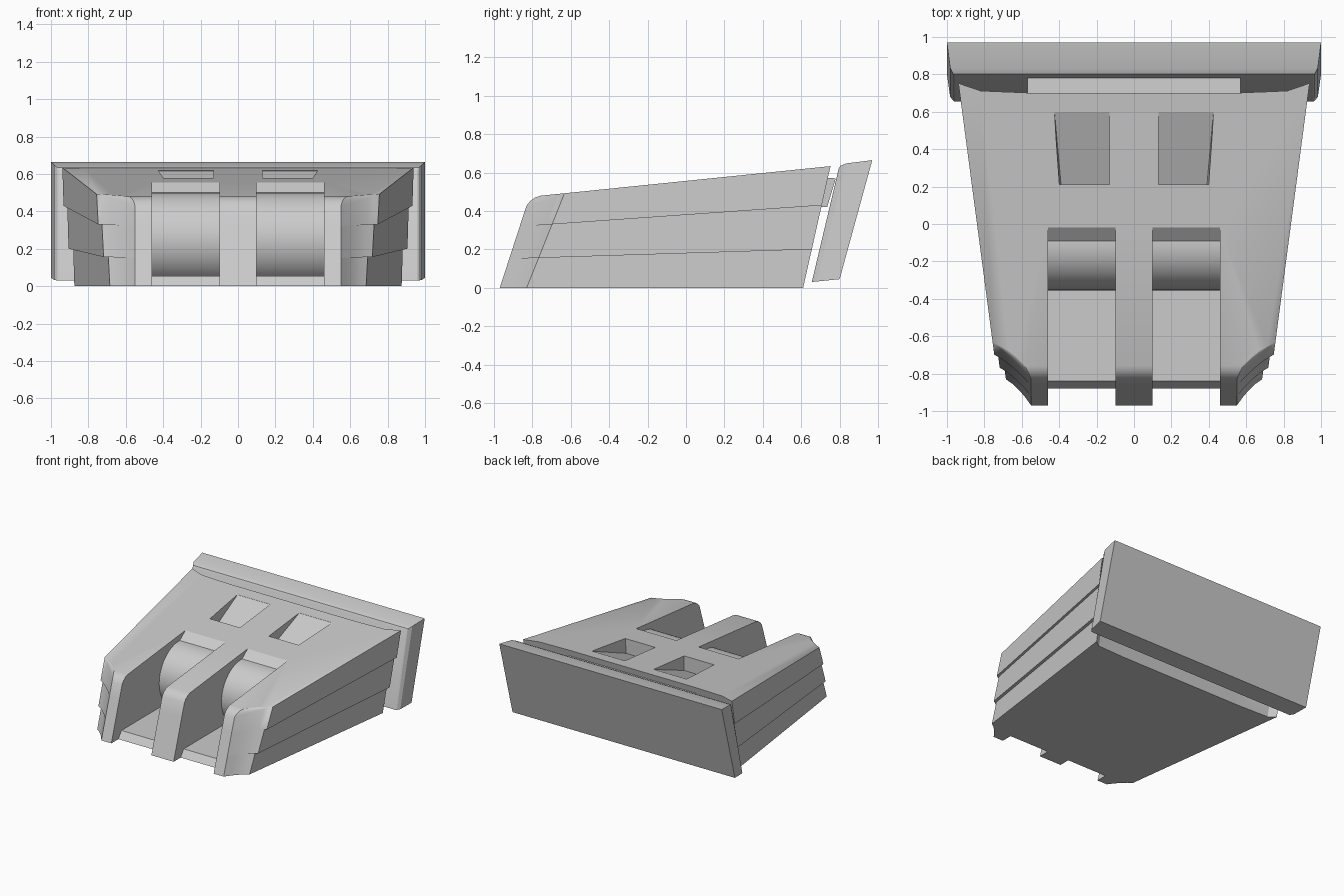
import bpy, bmesh, math

cube = bpy.data.objects.get("Cube")
if cube:
    bpy.data.objects.remove(cube, do_unlink=True)

grey = bpy.data.materials.new("light_grey")
grey.use_nodes = True
grey.diffuse_color = (0.6, 0.6, 0.6, 1)
grey.node_tree.nodes["Principled BSDF"].inputs["Base Color"].default_value = (0.6, 0.6, 0.6, 1)


def loft(name, loops):
    """Skin a stack of equal-length closed loops and cap both ends."""
    bm = bmesh.new()
    rings = [[bm.verts.new(p) for p in loop] for loop in loops]
    for a, b in zip(rings, rings[1:]):
        for i in range(len(a)):
            j = (i + 1) % len(a)
            bm.faces.new((a[i], a[j], b[j], b[i]))
    bm.faces.new(rings[0][::-1])
    bm.faces.new(rings[-1])
    bmesh.ops.remove_doubles(bm, verts=bm.verts, dist=0.0005)
    bmesh.ops.recalc_face_normals(bm, faces=bm.faces)
    mesh = bpy.data.meshes.new(name)
    bm.to_mesh(mesh)
    bm.free()
    mesh.materials.append(grey)
    obj = bpy.data.objects.new(name, mesh)
    bpy.context.collection.objects.link(obj)
    return obj


def prism(name, profile, x0, x1):
    """Extrude a (y, z) profile along x."""
    return loft(name, [[(x, y, z) for y, z in profile] for x in (x0, x1)])


def activate(obj):
    bpy.ops.object.select_all(action='DESELECT')
    obj.select_set(True)
    bpy.context.view_layer.objects.active = obj


def cut(obj, cutter):
    mod = obj.modifiers.new("cut", 'BOOLEAN')
    mod.operation = 'DIFFERENCE'
    mod.solver = 'EXACT'
    mod.object = cutter
    cutter.hide_render = True
    activate(obj)
    bpy.ops.object.modifier_apply(modifier=mod.name)
    bpy.data.objects.remove(cutter, do_unlink=True)


def body_loop(base, slope, narrow, drop=0.0, inset=0.0):
    """Plan outline lying on the plane z = base + slope * y."""
    def solve(y_of_z, lower):
        z = base
        for _ in range(8):
            y = y_of_z(z)
            z = base + slope * y - lower
        return y, z

    half = []
    # Scooped front corner, from the nose to the side wall
    for k in range(5):
        t = k / 4
        scoop = 0.06 * t * (1 - t)
        fade = 1 - t
        y, z = solve(lambda z: (-0.97 + 0.325 * z) * (1 - t) + (-0.83 + 0.4 * z) * t
                     + scoop + inset * fade, drop * fade)
        ys, _ = solve(lambda z: -0.83 + 0.4 * z, 0)
        side = 0.755 + 0.132 * (ys + 0.64) - narrow
        half.append((0.55 + inset * 0.6 * fade + (side - 0.55) * t, y, z))
    # Raked, slightly hollow rear
    for x, back in ((None, 0), (0.82, 0.04), (0.57, 0.05)):
        y, z = solve(lambda z: 0.61 + 0.225 * z - back, 0)
        half.append((0.755 + 0.132 * (y + 0.64) - narrow if x is None else x, y, z))
    return half + [(-x, y, z) for x, y, z in reversed(half)]


# Body: three stepped tiers, rounded along the top front edge
low, mid, top = (0.18, 0.0315), (0.38, 0.0704), (0.557, 0.102)
body = loft("body", [
    body_loop(0, 0, 0.045), body_loop(*low, 0.045),
    body_loop(*low, 0.02), body_loop(*mid, 0.02),
    body_loop(*mid, 0), body_loop(*top, 0, 0.045, 0),
    body_loop(*top, 0, 0.022, 0.012), body_loop(*top, 0, 0.007, 0.03),
    body_loop(*top, 0, 0, 0.055)])

# Channel profile: floor, rounded drum, sloped back wall
cy, cz, r, floor = -0.105, 0.25, 0.25, 0.055
start = math.asin((floor - cz) / r)
arc = [start + (math.pi / 2 - start) * i / 28 for i in range(29)]
channel = [(-1.2, -0.1), (-0.953, -0.1), (-0.84, floor)]
channel += [(cy - r * math.cos(a), cz + r * math.sin(a)) for a in arc]
channel += [(-0.09, 0.5), (0.04, 0.602), (0.04, 1), (-1.2, 1)]

for s in (-1, 1):
    cut(body, prism("channel_cutter", channel, s * 0.10, s * 0.46))
    # Ramped pocket, deepest at its front wall
    cut(body, loft("pocket_cutter", [
        [(s * x, y, z) for x, y, z in quad] for quad in (
            [(0.13, 0.21, 0.46), (0.39, 0.21, 0.46), (0.425, 0.6, 0.617), (0.13, 0.6, 0.617)],
            [(0.13, 0.21, 0.68), (0.407, 0.21, 0.68), (0.432, 0.6, 0.68), (0.13, 0.6, 0.68)])]))

# Bridge between the body and the rear panel
bridge = prism("rear_bridge", [(0.62, 0.42), (0.735, 0.42), (0.78, 0.57), (0.64, 0.58)], -0.57, 0.57)

# Rear panel with softened front edges: half width, bottom (y, z), top (y, z)
sections = [(0.96, 0.655, 0.03, 0.795, 0.62), (0.967, 0.66, 0.031, 0.803, 0.635),
            (0.983, 0.68, 0.033, 0.835, 0.648), (1.0, 0.80, 0.045, 0.97, 0.665)]
panel = loft("rear_panel", [
    [(-w, yb, zb), (w, yb, zb), (w, yt, zt), (-w, yt, zt)]
    for w, yb, zb, yt, zt in sections])

for obj in (body, bridge, panel):
    activate(obj)
    bpy.ops.object.shade_smooth_by_angle(angle=math.radians(22))
